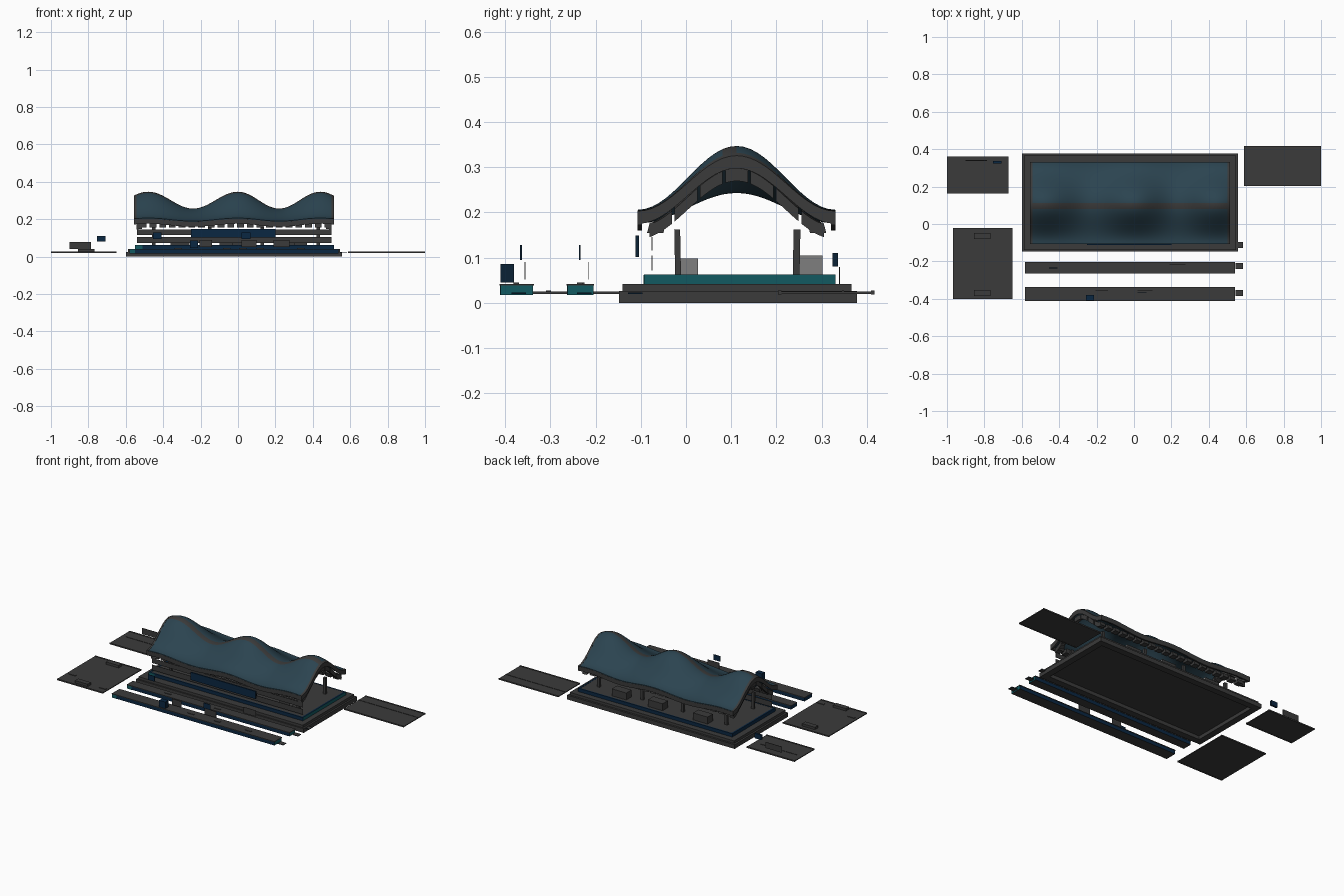
import bpy, bmesh, math

cube = bpy.data.objects.get("Cube")
if cube:
    bpy.data.objects.remove(cube, do_unlink=True)


def material(name, r, g, b):
    m = bpy.data.materials.new(name)
    m.use_nodes = True
    m.diffuse_color = (r, g, b, 1)
    bsdf = next(n for n in m.node_tree.nodes if n.type == 'BSDF_PRINCIPLED')
    bsdf.inputs["Base Color"].default_value = (r, g, b, 1)
    return m


GREY = material("charcoal grey", .043, .043, .043)
ROOF = material("slate blue", .024, .057, .08)
BLUE = material("deep blue", .003, .02, .055)
TEAL = material("teal", .006, .1, .12)
NAVY = material("navy", .003, .015, .036)
LIGHT = material("light grey", .21, .21, .21)


def add_object(name, bm, *mats):
    bmesh.ops.recalc_face_normals(bm, faces=bm.faces)
    me = bpy.data.meshes.new(name)
    bm.to_mesh(me)
    bm.free()
    for m in mats:
        me.materials.append(m)
    ob = bpy.data.objects.new(name, me)
    bpy.context.collection.objects.link(ob)
    return ob


def box(name, xs, ys, zs, mat, side=None, end=None, lean=0):
    """Box from ranges; its upright sides and its left end may differ in colour."""
    bm = bmesh.new()
    bmesh.ops.create_cube(bm, size=1)
    for f in bm.faces:
        f.material_index = 2 if f.normal.x > .5 else 1 if abs(f.normal.z) < .5 else 0
    for v in bm.verts:
        top = v.co.z > 0
        v.co = [a + (b - a) * (c + .5) for (a, b), c in zip((xs, ys, zs), v.co)]
        if top:
            v.co.y += lean
    return add_object(name, bm, mat, side or mat, end or mat)


# Wavy roof surface: a bell section whose crest rises and falls along x
X0, X1, YC, HALF = -.555, .512, .112, .218
Y0, Y1 = YC - HALF, YC + HALF


def roof_z(x, y):
    wave = math.cos(2 * math.pi * x / (.48 if x < 0 else .44))
    eave = .198 + .008 * wave
    crest = .302 + .045 * wave
    t = max(-1, min(1, (y - YC) / HALF))
    return eave + (crest - eave) * (.5 + .5 * math.cos(math.pi * t))


def shell(name, xs, ys, drop, thick, mats, nx, ny, rule=None):
    """Closed sheet following the roof surface at a set drop."""
    bm = bmesh.new()
    layers = []
    for d in (drop, drop + thick):
        grid = []
        for i in range(nx + 1):
            x = xs[0] + (xs[1] - xs[0]) * i / nx
            row = []
            for j in range(ny + 1):
                y = ys[0] + (ys[1] - ys[0]) * j / ny
                row.append(bm.verts.new((x, y, roof_z(x, y) - d)))
            grid.append(row)
        layers.append(grid)
    for k, g in enumerate(layers):
        for i in range(nx):
            for j in range(ny):
                f = bm.faces.new((g[i][j], g[i + 1][j], g[i + 1][j + 1], g[i][j + 1]))
                f.smooth = True
                if rule and k == 0:
                    f.material_index = rule(f.calc_center_median())
    a, b = layers
    for j in (0, ny):
        for i in range(nx):
            bm.faces.new((a[i][j], a[i + 1][j], b[i + 1][j], b[i][j]))
    for i in (0, nx):
        for j in range(ny):
            bm.faces.new((a[i][j], a[i][j + 1], b[i][j + 1], b[i][j]))
    ob = add_object(name, bm, *mats)
    bpy.ops.object.select_all(action='DESELECT')
    ob.select_set(True)
    bpy.context.view_layer.objects.active = ob
    bpy.ops.object.shade_smooth_by_angle(angle=math.radians(40))


def ridge_rule(c):
    return 1 if .08 < c.y < .112 else 0


shell("roof", (X0, X1), (Y0, Y1), 0, .014, (ROOF, GREY), 108, 28, ridge_rule)

# Grey trim round the roof edge
for x in (X0 - .001, X1 - .011):
    shell("gable_trim", (x, x + .012), (Y0 - .001, Y1 + .001), -.001, .028, (GREY,), 1, 28)
for y in (Y0 - .001, Y1 - .009):
    shell("eave_trim", (X0, X1), (y, y + .01), .004, .026, (GREY,), 108, 1)

# Segmented arches hanging below both gables
for x in (X0 + .012, X1 - .042):
    for k in range(7):
        y = YC + (k - 3) * .056
        shell("arch_block", (x, x + .03), (y - .025, y + .025), .034, .028, (GREY,), 1, 5)

# Hanging fringe below both eaves
for y in (YC - .18, YC + .18):
    for i in range(20):
        x = X0 + .03 + i * .052
        box("eave_bracket", (x, x + .036), (y - .018, y + .018), (.155, .178), GREY,
            lean=math.copysign(.006, YC - y))

# Stepped base, hollow underneath
for y in (-.148, .338):
    box("lower_base_rail", (-.6, .556), (y, y + .04), (0, .026), GREY)
for x in (-.6, .516):
    box("lower_base_end", (x, x + .04), (-.108, .338), (0, .026), GREY)
box("upper_base", (-.588, .545), (-.14, .366), (.022, .042), GREY)

# Platform with coloured sides
box("platform", (-.55, .512), (-.093, .33), (.042, .062), GREY, BLUE, TEAL)
for y in (-.093, .322):
    box("platform_edge", (-.55, .512), (y, y + .008), (.062, .063), BLUE, BLUE, TEAL)
for x in (-.55, .502):
    box("platform_edge", (x, x + .01), (-.085, .322), (.062, .063), BLUE, BLUE, TEAL)
box("platform_end_band", (-.55, -.51), (-.0945, -.093), (.042, .062), TEAL)

# Columns and blocks on the platform
for x in (-.46, -.16, .12, .42):
    box("front_column", (x, x + .018), (-.024, -.011), (.062, .162), GREY, lean=-.002)
    box("back_column", (x, x + .018), (.236, .251), (.062, .162), GREY, lean=.002)
for x in (-.1, .3):
    box("front_block", (x, x + .07), (-.022, .026), (.062, .098), GREY, end=LIGHT)
for x in (-.36, -.05, .2):
    box("back_block", (x, x + .1), (.25, .302), (.062, .105), GREY, end=LIGHT)

# Front screen in two rows and the long signboard
for lo, hi in ((.072, .105), (.116, .146)):
    box("front_screen", (-.54, .5), (-.076, -.074), (lo, hi), GREY, end=LIGHT)
box("long_signboard", (-.25, .2), (-.112, -.104), (.102, .149), BLUE, end=NAVY)

# Two separate kerb strips in front with small end plates
for y0, y1 in ((-.262, -.205), (-.41, -.338)):
    box("front_strip", (-.58, .538), (y0, y1), (.017, .038), GREY, BLUE, TEAL)
    box("strip_end_band", (-.58, -.55), (y0 - .0015, y0), (.017, .038), TEAL)
    box("strip_cap", (-.582, .54), (y0 - .002, y1 + .002), (.038, .042), GREY)
for y in (-.112, -.225, -.37):
    box("end_plate", (.543, .582), (y - .016, y + .016), (.02, .023), GREY, NAVY, NAVY)

# Thin upright panels and flat plates on the strips
for x0, x1, y in ((-.205, -.14, -.356), (.02, .1, -.356), (.19, .275, -.215)):
    box("upright_panel", (x0, x1), (y - .001, y + .001), (.052, .09), GREY, end=LIGHT)
for x, y in ((-.34, -.23), (.005, -.235), (-.08, -.375), (.1, -.375), (.315, -.375)):
    box("strip_plate", (x, x + .04), (y - .006, y + .006), (.042, .045), GREY)
for x, y, z in ((-.455, -.235, .095), (.02, -.365, .095)):
    box("blue_sign", (x, x + .046), (y - .002, y + .002), (z, z + .033), BLUE, end=NAVY)
box("blue_cabinet", (-.257, -.214), (-.41, -.38), (.045, .086), BLUE, end=NAVY)

# Flat side pads with raised lips and a groove line
for xs, ys in (((-.968, -.65), (-.402, -.022)), ((-1, -.67), (.162, .36)), ((.588, 1), (.203, .417))):
    box("side_pad", xs, ys, (.02, .025), GREY)
    for y in (ys[0], ys[1] - .008):
        box("pad_lip", xs, (y, y + .008), (.019, .027), GREY)
for xs, y in (((-.97, -.71), .285), ((.588, 1), .347)):
    box("pad_line", xs, (y - .002, y + .002), (.025, .027), GREY)

# Fittings on the pads
for y in (-.08, -.385):
    box("pad_block", (-.855, -.767), (y, y + .032), (.025, .04), GREY)
for x, y in ((-.95, -.31), (-.705, -.36)):
    box("pad_fitting", (x, x + .045), (y, y + .012), (.025, .028), GREY)
box("pad_screen", (-.9, -.787), (.338, .341), (.042, .079), GREY)
box("pad_sign", (-.753, -.708), (.324, .336), (.08, .11), BLUE, end=NAVY)
